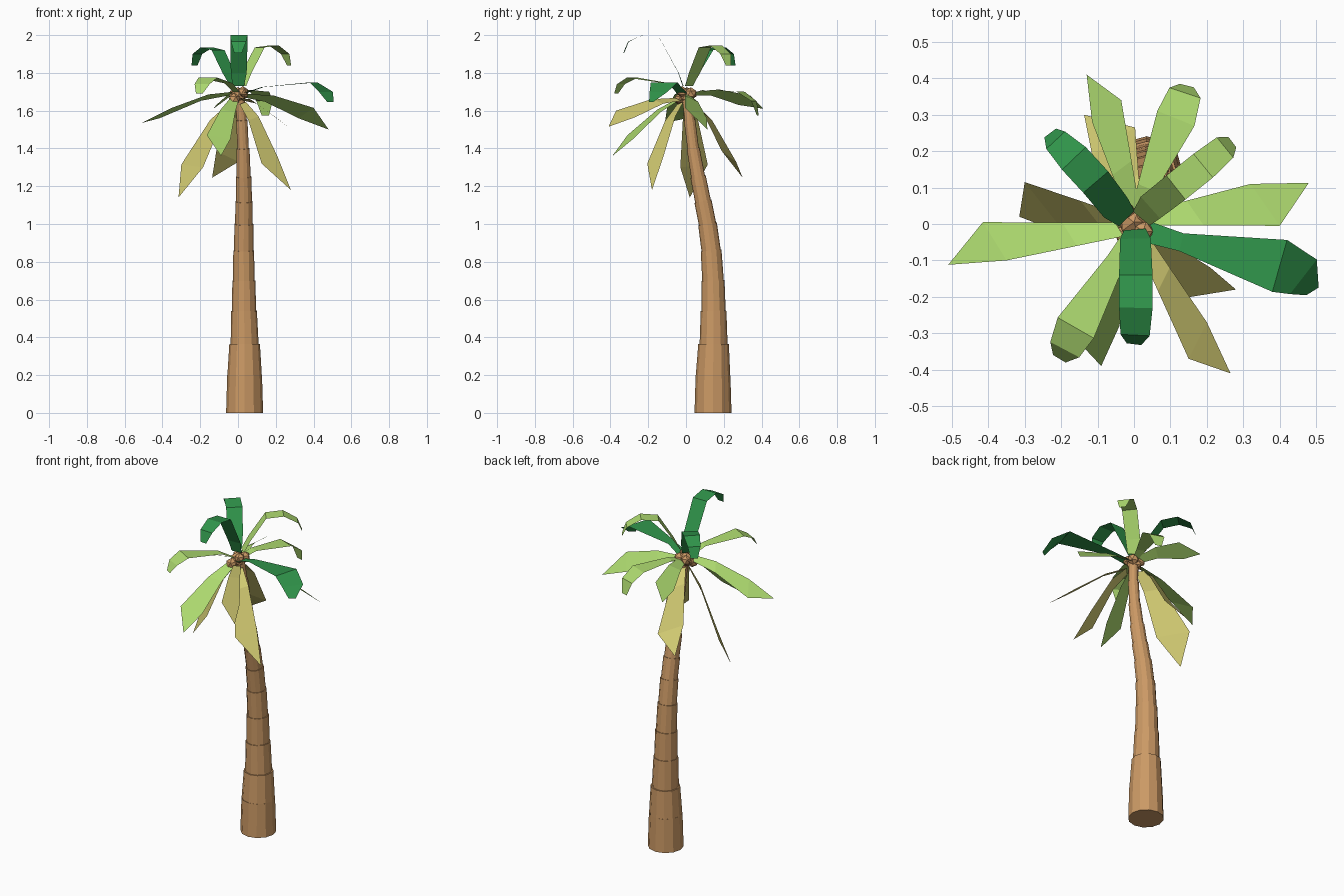
import bpy, bmesh, math
from mathutils import Vector as V


def material(name, color):
    m = bpy.data.materials.new(name)
    m.diffuse_color = (*color, 1)
    return m


bark = material("bark", (0.60, 0.32, 0.13))
dark = material("young_green", (0.03, 0.30, 0.07))
green = material("leaf_green", (0.42, 0.70, 0.16))
dry = material("dry_yellow", (0.65, 0.60, 0.17))


def mesh_object(name, verts, faces, mat):
    me = bpy.data.meshes.new(name)
    me.from_pydata([tuple(v) for v in verts], [], faces)
    me.materials.append(mat)
    ob = bpy.data.objects.new(name, me)
    bpy.context.collection.objects.link(ob)
    return ob


# Trunk: a stack of tapered, ringed segments along a bent path (x, y, z, radius)
path = [(.035, .143, 0, .098), (.035, .143, .2, .091), (.035, .146, .365, .080),
        (.032, .146, .54, .067), (.031, .143, .7, .060), (.030, .133, .86, .054),
        (.031, .114, 1.0, .049), (.032, .090, 1.12, .045), (.030, .064, 1.25, .040),
        (.027, .038, 1.4, .033), (.020, .019, 1.55, .029), (.008, .006, 1.67, .026)]
N = 12
pts = [V(p[:3]) for p in path]


def ring(i, r):
    if i == 0:
        d = V((0, 0, 1))
    else:
        d = (pts[min(i + 1, len(pts) - 1)] - pts[i - 1]).normalized()
    u = V((0, 1, 0)).cross(d).normalized()
    w = d.cross(u)
    return [pts[i] + (u * math.cos(a) + w * math.sin(a)) * r
            for a in (2 * math.pi * k / N for k in range(N))]


for i in range(len(path) - 1):
    step = .006 if i == 2 else .003 if i > 2 else 0
    verts = ring(i, path[i][3] - step) + ring(i + 1, path[i + 1][3] + .001)
    faces = [(k, (k + 1) % N, N + (k + 1) % N, N + k) for k in range(N)]
    faces += [tuple(range(N))[::-1], tuple(range(N, 2 * N))]
    mesh_object(f"trunk_segment_{i + 1}", verts, faces, bark)

# Crown: cluster of faceted nuts
for i, (c, r) in enumerate([((0, .005, 1.68), .045), ((-.02, -.03, 1.66), .034),
                            ((.025, .025, 1.69), .034), ((-.02, .03, 1.69), .03),
                            ((.025, -.02, 1.70), .03)]):
    bm = bmesh.new()
    bmesh.ops.create_icosphere(bm, subdivisions=1, radius=r)
    bmesh.ops.translate(bm, verts=bm.verts, vec=c)
    ob = mesh_object(f"nut_{i + 1}", [], [], bark)
    bm.to_mesh(ob.data)
    bm.free()


def ribbon(name, mat, spine, widths):
    """Arching leaf: flat strip along a spine with given half widths."""
    s = [V(p) for p in spine]
    verts = []
    for i, (p, w) in enumerate(zip(s, widths)):
        d = s[min(i + 1, len(s) - 1)] - s[max(i - 1, 0)]
        side = V((-d.y, d.x, 0)).normalized() * w
        verts += [p + side, p - side]
    faces = [(2 * i, 2 * i + 1, 2 * i + 3, 2 * i + 2) for i in range(len(s) - 1)]
    mesh_object(name, verts, faces, mat)


ribbon("young_leaf_front", dark,
       [(.002, -.015, 1.73), (.004, -.04, 1.80), (.005, -.14, 1.985), (.005, -.23, 2.0),
        (.003, -.305, 1.965), (0, -.33, 1.905)], (.03, .042, .046, .046, .04, .02))
ribbon("young_leaf_back_left", dark,
       [(-.02, .015, 1.73), (-.05, .045, 1.80), (-.105, .115, 1.92), (-.165, .18, 1.935),
        (-.215, .23, 1.90), (-.23, .25, 1.84)], (.03, .042, .045, .045, .035, .02))
ribbon("young_leaf_right", dark,
       [(.03, -.02, 1.69), (.13, -.05, 1.725), (.40, -.115, 1.75), (.465, -.145, 1.70),
        (.49, -.185, 1.645)], (.03, .025, .074, .06, .02))
ribbon("arched_leaf_back_right", green,
       [(.02, .015, 1.73), (.045, .045, 1.80), (.115, .10, 1.935), (.19, .16, 1.945),
        (.25, .21, 1.90), (.27, .225, 1.84)], (.03, .04, .042, .042, .036, .018))
ribbon("arched_leaf_back", green,
       [(.01, .03, 1.69), (.035, .10, 1.71), (.115, .29, 1.70), (.14, .36, 1.65),
        (.145, .38, 1.575)], (.02, .026, .055, .045, .02))
ribbon("arched_leaf_front_left", green,
       [(-.01, -.03, 1.70), (-.05, -.10, 1.745), (-.16, -.285, 1.775), (-.19, -.345, 1.74),
        (-.205, -.37, 1.69)], (.02, .026, .057, .045, .02))


def blade(name, mat, base, a, b, tip, lift=.02):
    """Pointed leaf: narrow base widening to two shoulders, then a slanted tip."""
    base, a, b, tip = V(base), V(a), V(b), V(tip)
    side = (a - b).normalized() * .024
    l0, r0 = base + side, base - side
    up = V((0, 0, lift))
    l1, r1 = l0.lerp(a, .4) + up, r0.lerp(b, .4) + up
    mesh_object(name, [l0, r0, l1, r1, a, b, tip],
                [(0, 1, 3, 2), (2, 3, 5, 4), (4, 5, 6)], mat)


blade("spread_leaf_right", green, (.04, .015, 1.68),
      (.32, .11, 1.56), (.40, -.005, 1.615), (.48, .113, 1.50))
blade("spread_leaf_left", green, (-.04, -.015, 1.69),
      (-.415, .005, 1.56), (-.35, -.10, 1.615), (-.51, -.112, 1.535))
blade("spread_leaf_back", green, (-.005, .05, 1.69),
      (-.035, .34, 1.68), (-.115, .28, 1.63), (-.13, .41, 1.61))
blade("drooping_leaf_front", green, (-.02, -.04, 1.66),
      (-.165, -.31, 1.47), (-.04, -.28, 1.45), (-.09, -.39, 1.36))
blade("dry_leaf_front_spread", dry, (.02, -.04, 1.66),
      (.20, -.27, 1.565), (.15, -.37, 1.60), (.265, -.41, 1.515))
blade("dry_leaf_front_right", dry, (.025, -.03, 1.64),
      (.21, -.12, 1.355), (.125, -.205, 1.32), (.28, -.18, 1.18), .04)
blade("dry_leaf_left", dry, (-.03, .01, 1.64),
      (-.30, .115, 1.315), (-.185, -.03, 1.30), (-.315, .02, 1.14), .04)
blade("dry_leaf_back", dry, (0, .04, 1.64),
      (.003, .265, 1.33), (-.115, .19, 1.385), (-.137, .30, 1.245), .04)
